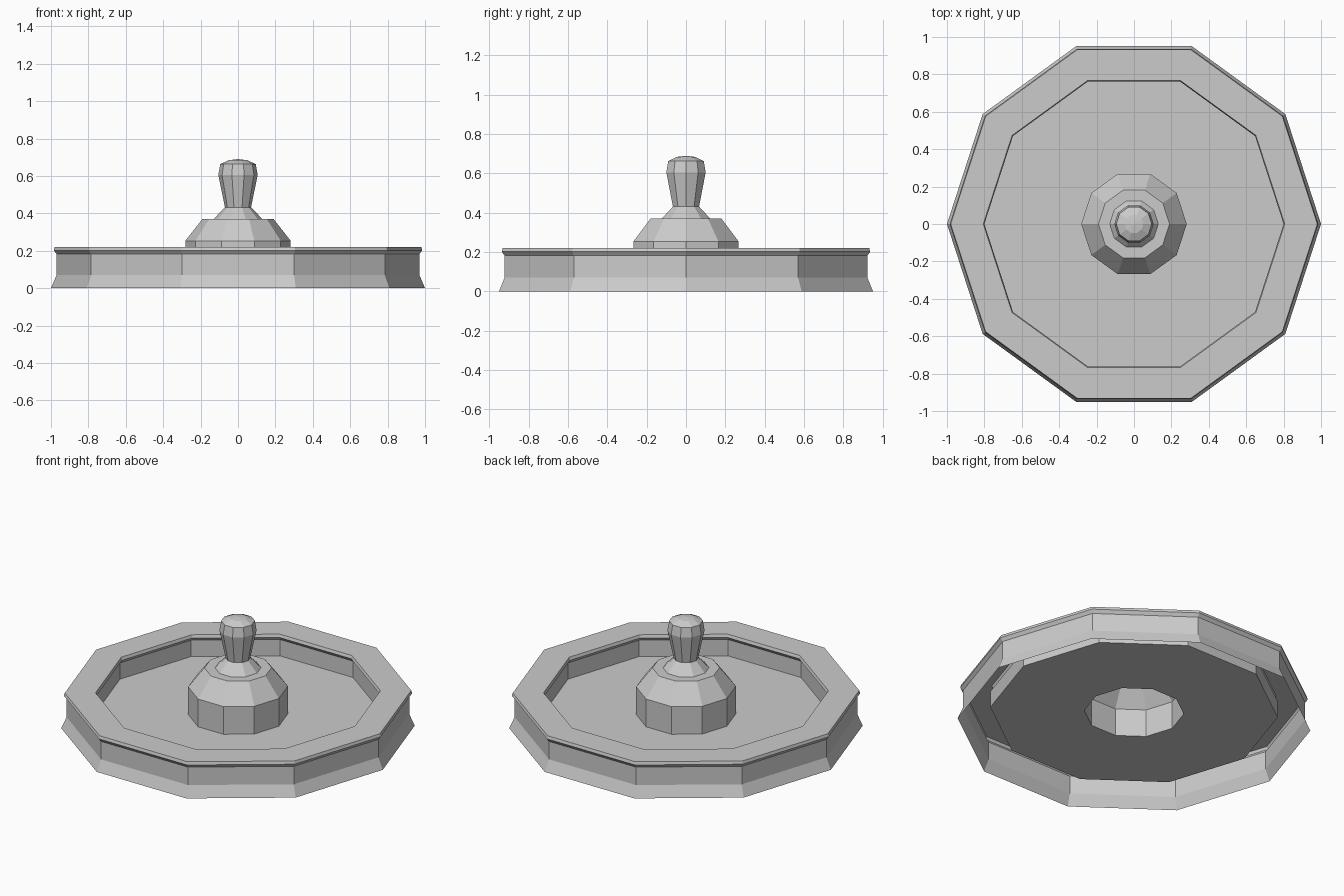
import bpy, bmesh
from math import cos, sin, pi

if "Cube" in bpy.data.objects:
    bpy.data.objects.remove(bpy.data.objects["Cube"])

SIDES = 10


def lathe(name, profile):
    """Revolve (radius, height) points into an open, flat-faced ten-sided shell."""
    bm = bmesh.new()
    rings = []
    for r, z in profile:
        if r == 0:
            rings.append([bm.verts.new((0, 0, z))] * SIDES)
        else:
            rings.append([bm.verts.new((r * cos(2 * pi * i / SIDES),
                                        r * sin(2 * pi * i / SIDES), z))
                          for i in range(SIDES)])
    for low, high in zip(rings, rings[1:]):
        for i in range(SIDES):
            j = (i + 1) % SIDES
            corners = [low[i], low[j], high[j], high[i]]
            bm.faces.new(list(dict.fromkeys(corners)))
    mesh = bpy.data.meshes.new(name)
    bm.to_mesh(mesh)
    bm.free()
    obj = bpy.data.objects.new(name, mesh)
    bpy.context.collection.objects.link(obj)
    return obj


# Basin: flared foot, outer wall, lipped rim, inner wall, floor with a hole
lathe("basin", [(1.0, 0), (0.97, 0.07), (0.97, 0.182), (0.985, 0.202),
                (0.98, 0.22), (0.806, 0.22), (0.80, 0.202), (0.815, 0.182),
                (0.815, 0.08), (0.282, 0.08)])

# Pedestal: hollow drum with sloping shoulder, ledge and collar
lathe("pedestal", [(0.282, 0.08), (0.282, 0.253), (0.19, 0.37),
                   (0.13, 0.37), (0.07, 0.432)])

# Finial: flared knob with a domed cap
lathe("finial", [(0.07, 0.432), (0.105, 0.605), (0.095, 0.663),
                 (0.05, 0.684), (0, 0.69)])
